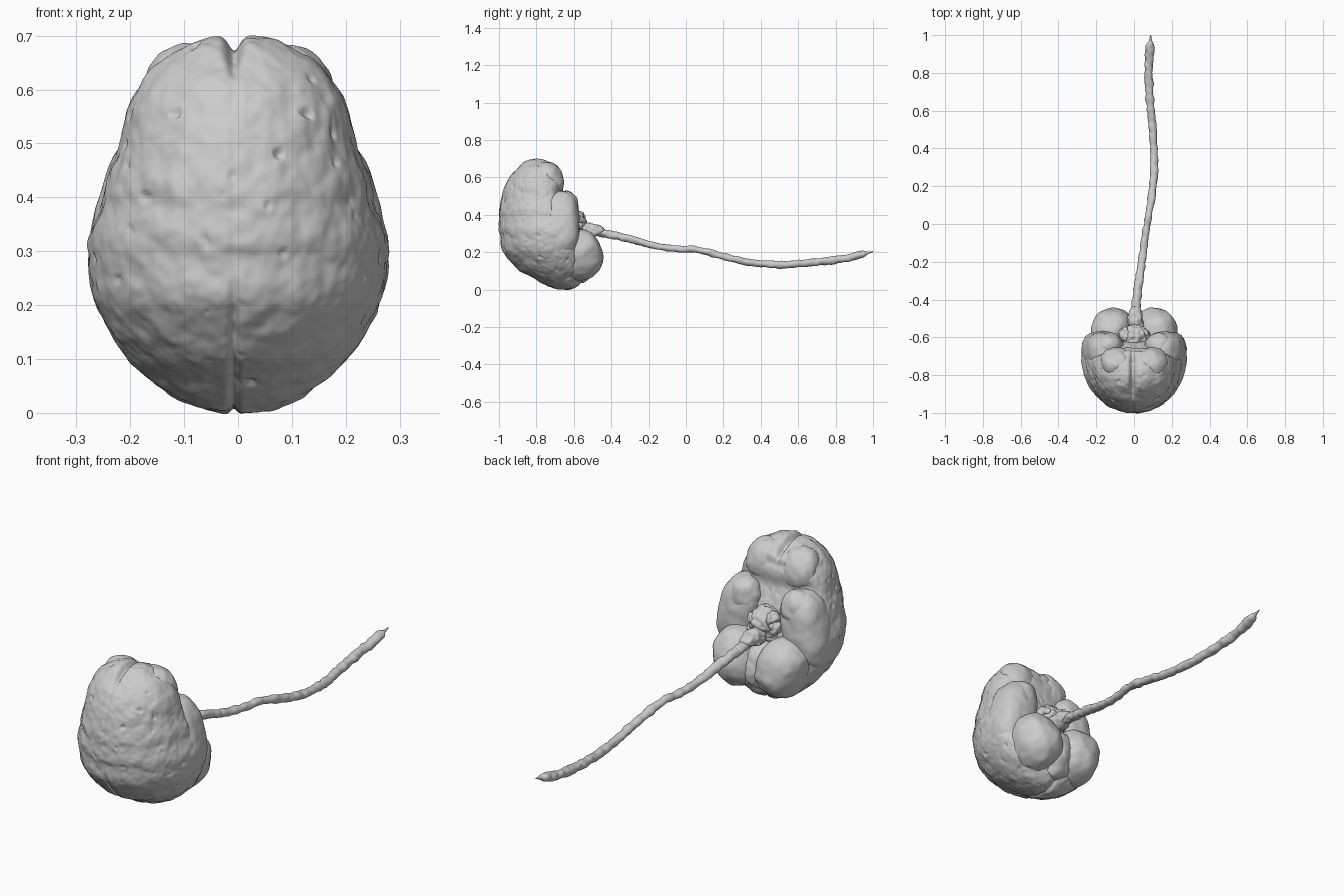
import bpy, bmesh, math, random
from mathutils import Vector, Euler, noise

if "Cube" in bpy.data.objects:
    bpy.data.objects.remove(bpy.data.objects["Cube"])

random.seed(4)


def lerp_table(table, z):
    """Interpolate rows of (z, a, b, c)."""
    if z <= table[0][0]:
        return table[0][1:]
    for p, q in zip(table, table[1:]):
        if z <= q[0]:
            t = (z - p[0]) / (q[0] - p[0])
            t = t * t * (3 - 2 * t)
            return [a + (b - a) * t for a, b in zip(p[1:], q[1:])]
    return table[-1][1:]


def finish(name, bm):
    bmesh.ops.recalc_face_normals(bm, faces=bm.faces[:])
    for f in bm.faces:
        f.smooth = True
    mesh = bpy.data.meshes.new(name)
    bm.to_mesh(mesh)
    bm.free()
    ob = bpy.data.objects.new(name, mesh)
    bpy.context.collection.objects.link(ob)
    return ob


def wrinkle(p, amp, freq):
    """Soft folds with a finer ripple on top."""
    n = noise.noise(p * freq) + 0.5 * noise.noise(p * freq * 2.1)
    return amp * n


def blob(name, centre, radii, tilt=(0, 0, 0), amp=0.006, freq=18, power=2.0, sub=5):
    """Superellipsoid lobe with a wrinkled surface."""
    bm = bmesh.new()
    bmesh.ops.create_icosphere(bm, subdivisions=sub, radius=1)
    rot = Euler(tilt).to_matrix()
    c = Vector(centre)
    for v in bm.verts:
        n = v.co.normalized()
        k = sum(abs(a) ** power for a in n) ** (-1 / power)
        p = c + rot @ Vector([a * k * r for a, r in zip(n, radii)])
        v.co = p + (p - c).normalized() * wrinkle(p, amp, freq)
    return finish(name, bm)


# Cerebrum: rows of z, half width, upper-side depth, under-side depth
shape = [
    (0.05, 0.284, 0.270, 0.20),
    (0.10, 0.288, 0.315, 0.20),
    (0.20, 0.291, 0.318, 0.165),
    (0.30, 0.281, 0.288, 0.130),
    (0.40, 0.254, 0.269, 0.115),
    (0.50, 0.243, 0.253, 0.11),
    (0.60, 0.264, 0.238, 0.16),
    (0.65, 0.282, 0.215, 0.20),
]
bm = bmesh.new()
bmesh.ops.create_icosphere(bm, subdivisions=7, radius=1)
middle = Vector((0, -0.75, 0.35))
for v in bm.verts:
    n = v.co.normalized()
    z = 0.35 + 0.352 * n.z
    yc = -0.645 - 0.155 * z / 0.7
    w, d, u = lerp_table(shape, z)
    s = math.hypot(n.x, n.y)
    if n.y < 0 or s < 1e-4:
        p = Vector((n.x * w, yc + n.y * d, z))
    else:
        c, t = abs(n.x) / s, n.y / s
        k = (c ** 2.5 + t ** 2.5) ** (-1 / 2.5)
        p = Vector((n.x * k * w, yc + n.y * k * u, z))
    # longitudinal fissure, deepest between the frontal lobes
    top = min(1, max(0, (z - 0.62) / 0.06))
    low = min(1, max(0, (0.26 - z) / 0.1))
    depth = 0.002 + 0.030 * top + 0.009 * low
    width = 0.008 + 0.008 * top
    inward = (middle - p).normalized()
    groove = depth * math.exp(-((p.x + 0.008) / width) ** 2)
    # folds, with a few small pits
    pit = max(0, noise.noise(p * 26 + Vector((7, 3, 1))) - 0.5) * 0.03
    v.co = p + inward * (groove + pit - wrinkle(p, 0.0045, 22))
finish("cerebrum", bm)

# Paired lobes on the underside
for side, label in ((-1, "left"), (1, "right")):
    blob(label + "_temporal_lobe", (side * 0.165, -0.672, 0.345), (0.104, 0.102, 0.182),
         tilt=(0.03, -side * 0.20, 0), power=2.5, freq=14)
    blob(label + "_temporal_pole", (side * 0.135, -0.645, 0.440), (0.078, 0.070, 0.088), freq=16)
    blob(label + "_cerebellum", (side * 0.112, -0.578, 0.185), (0.112, 0.130, 0.135),
         tilt=(0.35, side * 0.28, 0), power=2.3, freq=14)
    blob(label + "_frontal_underside", (side * 0.085, -0.740, 0.585), (0.092, 0.082, 0.098),
         tilt=(0.35, -side * 0.15, 0), power=2.3, freq=16)

# Brainstem and the small knobs around it
blob("cerebellum_middle", (0, -0.585, 0.16), (0.10, 0.105, 0.13), amp=0.008)
blob("pons", (0.0, -0.605, 0.355), (0.075, 0.070, 0.075), amp=0.014, freq=26)
blob("medulla", (0.008, -0.52, 0.315), (0.042, 0.085, 0.038), amp=0.010, freq=30)
for i in range(9):
    a = math.tau * i / 9
    r = random.uniform(0.04, 0.085)
    blob(f"nerve_root_{i}", (r * math.cos(a), random.uniform(-0.60, -0.58), 0.345 + 0.7 * r * math.sin(a)),
         [random.uniform(0.02, 0.04) for _ in range(3)], amp=0.012, freq=36, sub=4)

# Spinal cord: path points x, y, z, radius
path = [
    (0.012, -0.55, 0.325, 0.027), (0.010, -0.45, 0.303, 0.025), (0.024, -0.32, 0.275, 0.023),
    (0.044, -0.18, 0.237, 0.020), (0.062, -0.05, 0.217, 0.019), (0.080, 0.06, 0.213, 0.019),
    (0.100, 0.20, 0.177, 0.020), (0.107, 0.33, 0.147, 0.020), (0.099, 0.50, 0.132, 0.020),
    (0.085, 0.65, 0.143, 0.021), (0.078, 0.78, 0.157, 0.023), (0.080, 0.87, 0.170, 0.024),
    (0.085, 0.945, 0.188, 0.020), (0.087, 0.968, 0.195, 0.009), (0.088, 1.000, 0.203, 0.003),
]


def spline(t):
    """Point (x, y, z, radius) on a smooth curve through the path."""
    i = min(int(t), len(path) - 2)
    f = t - i
    a, b, c, d = (Vector(path[min(max(j, 0), len(path) - 1)]) for j in range(i - 1, i + 3))
    return 0.5 * (2 * b + (c - a) * f + (2 * a - 5 * b + 4 * c - d) * f * f
                  + (3 * b - a - 3 * c + d) * f ** 3)


bm = bmesh.new()
rings, sides, steps = [], 20, 196
for i in range(steps + 1):
    q = spline(i / steps * (len(path) - 1))
    centre, radius = Vector(q[:3]), q[3]
    ring = []
    for j in range(sides):
        a = math.tau * j / sides
        out = Vector((math.cos(a), 0, math.sin(a) * 0.92)) * radius
        bump = (noise.noise((centre + out) * 34) * 0.26
                + noise.noise(Vector((3.3, centre.y * 32, 5.7))) * 0.18)
        ring.append(bm.verts.new(centre + out * (1 + bump)))
    rings.append(ring)
for r0, r1 in zip(rings, rings[1:]):
    for j in range(sides):
        k = (j + 1) % sides
        bm.faces.new((r0[j], r0[k], r1[k], r1[j]))
bm.faces.new(rings[0])
bm.faces.new(rings[-1])
finish("spinal_cord", bm)
